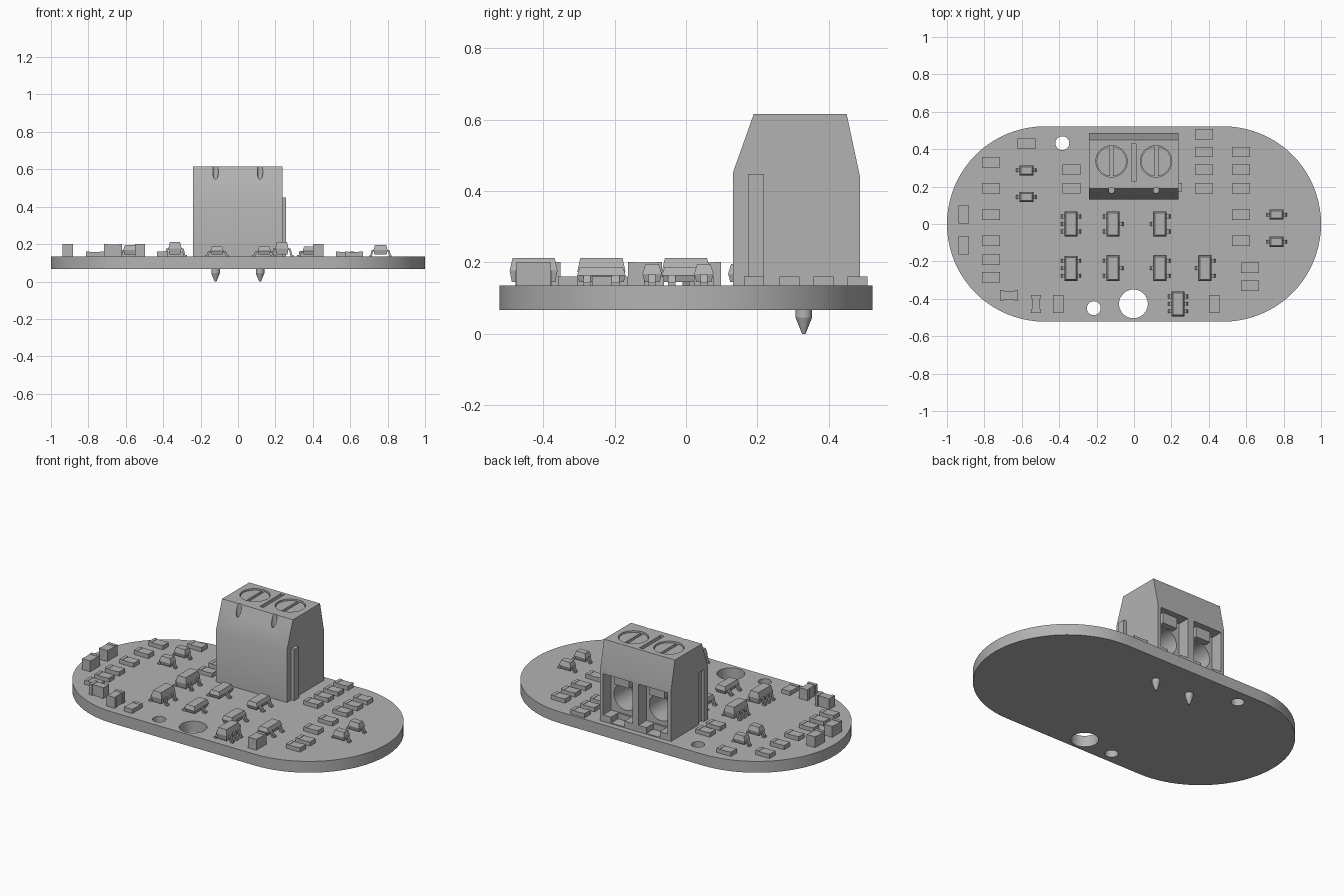
import bpy, bmesh, math
from mathutils import Matrix

cube = bpy.data.objects.get("Cube")
if cube:
    bpy.data.objects.remove(cube, do_unlink=True)

grey = bpy.data.materials.new("grey")
grey.use_nodes = True
colour = (0.45, 0.45, 0.45, 1)
grey.diffuse_color = colour
grey.node_tree.nodes["Principled BSDF"].inputs["Base Color"].default_value = colour

BOARD_LOW, BOARD_TOP, RADIUS = 0.066, 0.135, 0.522


def add(name, bm):
    bmesh.ops.recalc_face_normals(bm, faces=bm.faces)
    mesh = bpy.data.meshes.new(name)
    bm.to_mesh(mesh)
    bm.free()
    mesh.materials.append(grey)
    ob = bpy.data.objects.new(name, mesh)
    bpy.context.collection.objects.link(ob)
    return ob


def box(bm, x0, x1, y0, y1, z0, z1):
    m = Matrix.Translation(((x0 + x1) / 2, (y0 + y1) / 2, (z0 + z1) / 2))
    m = m @ Matrix.Diagonal((x1 - x0, y1 - y0, z1 - z0, 1))
    bmesh.ops.create_cube(bm, size=1, matrix=m)


def cyl(bm, x, y, z0, z1, r0, r1=None, turn=None):
    m = Matrix.Translation((x, y, (z0 + z1) / 2))
    if turn:
        m = turn
    bmesh.ops.create_cone(bm, cap_ends=True, segments=40, radius1=r0,
                          radius2=r0 if r1 is None else r1, depth=z1 - z0, matrix=m)


def prism(bm, points, axis, low, high):
    """Extrude a 2D outline along axis; the outline uses the other two axes."""
    def place(p, d):
        v = list(p)
        v.insert(axis, d)
        return v
    face = bm.faces.new([bm.verts.new(place(p, low)) for p in points])
    new = bmesh.ops.extrude_face_region(bm, geom=[face])["geom"]
    step = [0, 0, 0]
    step[axis] = high - low
    bmesh.ops.translate(bm, vec=step, verts=[g for g in new if isinstance(g, bmesh.types.BMVert)])


def cut(ob, build):
    """Subtract one shape from an object and bake the result."""
    bm = bmesh.new()
    build(bm)
    cutter = add("cutter", bm)
    cutter.hide_render = True
    mod = ob.modifiers.new("cut", 'BOOLEAN')
    mod.operation, mod.solver, mod.object = 'DIFFERENCE', 'EXACT', cutter
    dg = bpy.context.evaluated_depsgraph_get()
    mesh = bpy.data.meshes.new_from_object(ob.evaluated_get(dg))
    ob.modifiers.clear()
    ob.data = mesh
    bpy.data.objects.remove(cutter, do_unlink=True)


def smooth(ob):
    bpy.ops.object.select_all(action='DESELECT')
    bpy.context.view_layer.objects.active = ob
    ob.select_set(True)
    bpy.ops.object.shade_smooth_by_angle(angle=math.radians(30))


# Stadium-shaped circuit board with three holes
outline = []
for side in (1, -1):
    for i in range(41):
        a = math.pi * (i / 40 - 0.5)
        outline.append((side * ((1 - RADIUS) + RADIUS * math.cos(a)), side * RADIUS * math.sin(a)))
bm = bmesh.new()
prism(bm, outline, 2, BOARD_LOW, BOARD_TOP)
board = add("circuit_board", bm)
for x, y, r in ((-0.383, 0.432, 0.037), (-0.215, -0.45, 0.037), (-0.003, -0.427, 0.077)):
    cut(board, lambda b: cyl(b, x, y, 0, 0.3, r))
smooth(board)

# Terminal block housing
bm = bmesh.new()
prism(bm, [(0.131, BOARD_TOP), (0.131, 0.45), (0.19, 0.616), (0.45, 0.616),
           (0.487, 0.442), (0.487, BOARD_TOP)], 0, -0.24, 0.237)
housing = add("terminal_housing", bm)
for x in (-0.12, 0.118):
    lie = Matrix.Translation((x, 0.37, 0.28)) @ Matrix.Rotation(math.pi / 2, 4, 'X')
    cut(housing, lambda b: box(b, x - 0.098, x + 0.098, 0.41, 0.6, 0.175, 0.425))
    cut(housing, lambda b: cyl(b, 0, 0, 0, 0.24, 0.08, turn=lie))
    cut(housing, lambda b: box(b, x - 0.045, x + 0.045, 0.42, 0.6, 0.14, 0.2))
    cut(housing, lambda b: cyl(b, x, 0.335, 0.585, 0.7, 0.084))
    cut(housing, lambda b: cyl(b, x, 0.18, 0.5, 0.7, 0.015))
cut(housing, lambda b: box(b, -0.013, 0.011, 0.228, 0.43, 0.59, 0.7))
cut(housing, lambda b: box(b, -0.3, -0.222, 0.17, 0.222, 0.1, 0.45))
smooth(housing)

bm = bmesh.new()
box(bm, 0.23, 0.257, 0.173, 0.218, BOARD_TOP, 0.448)
add("side_rail", bm)

# Screws, wire clamps and solder pins
for x in (-0.12, 0.118):
    bm = bmesh.new()
    cyl(bm, x, 0.335, 0.58, 0.608, 0.08)
    screw = add("terminal_screw", bm)
    cut(screw, lambda b: box(b, x - 0.009, x + 0.009, 0.2, 0.5, 0.59, 0.7))
    smooth(screw)
    bm = bmesh.new()
    box(bm, x - 0.05, x + 0.05, 0.3, 0.45, 0.36, 0.43)
    add("wire_clamp", bm)
    bm = bmesh.new()
    cyl(bm, x, 0.33, 0.045, BOARD_TOP + 0.01, 0.023)
    cyl(bm, x, 0.33, 0, 0.045, 0.005, 0.023)
    smooth(add("solder_pin", bm))


def chip(name, x, y, height, upright=False, waist=1.0):
    """Two-terminal part: a body between two end caps."""
    bm = bmesh.new()
    z, w = BOARD_TOP, 0.028
    box(bm, -0.03, 0.03, -w * waist, w * waist, z, z + height - 0.002)
    for s in (-1, 1):
        box(bm, *sorted((s * 0.028, s * 0.048)), -w, w, z, z + height)
    ob = add(name, bm)
    ob.location = (x, y, 0)
    ob.rotation_euler.z = math.pi / 2 if upright else 0


def package(name, x, y, half_x, half_y, height, reach, left, right, lead=0.01):
    """Tapered body with bent leads at the given offsets on each side."""
    bm = bmesh.new()
    low, mid, top = BOARD_TOP + 0.01, BOARD_TOP + height * 0.55, BOARD_TOP + height
    rings = []
    for z, inset in ((low, 0.006), (mid, 0), (top, 0.008)):
        a, b = half_x - inset, half_y - inset
        rings.append([bm.verts.new(p) for p in ((-a, -b, z), (a, -b, z), (a, b, z), (-a, b, z))])
    bm.faces.new(rings[0])
    bm.faces.new(rings[2])
    for r, q in zip(rings, rings[1:]):
        for i in range(4):
            bm.faces.new((r[i], r[i - 1], q[i - 1], q[i]))
    t, z = 0.008, BOARD_TOP
    knee = half_x + (reach - half_x) * 0.4
    shape = [(half_x - 0.01, mid), (knee, mid), (knee + t, z + t), (reach, z + t),
             (reach, z), (knee, z), (knee - t, mid - t), (half_x - 0.01, mid - t)]
    for s, offsets in ((-1, left), (1, right)):
        for o in offsets:
            prism(bm, [(s * px, pz) for px, pz in shape], 1, o - lead, o + lead)
    add(name, bm).location = (x, y, 0)


# Rows of low resistors
columns = {-0.765: (0.33, 0.19, 0.05, -0.09, -0.19, -0.285), -0.575: (0.43,),
           -0.335: (0.29, 0.19), 0.375: (0.48, 0.385, 0.29, 0.19),
           0.572: (0.385, 0.29, 0.19, 0.05, -0.09), 0.62: (-0.235, -0.33)}
for x, ys in columns.items():
    for y in ys:
        chip("resistor", x, y, 0.026)
chip("resistor", -0.406, -0.427, 0.026, True)

# Taller capacitors and waisted inductors
for x, y in ((-0.909, 0.05), (-0.909, -0.115), (0.428, -0.427)):
    chip("capacitor", x, y, 0.066, True)
chip("inductor", -0.668, -0.38, 0.066, False, 0.8)
chip("inductor", -0.524, -0.427, 0.066, True, 0.8)

# Diodes
for x, y in ((-0.575, 0.287), (-0.575, 0.145), (0.762, 0.05), (0.762, -0.095)):
    package("diode", x, y, 0.038, 0.027, 0.06, 0.06, (0,), (0,))

# Three-lead transistors
pair = (-0.04, 0.04)
for x, y, flip in ((-0.112, 0, 0), (-0.112, -0.237, 0), (0.14, 0, 1),
                   (0.14, -0.237, 1), (0.38, -0.237, 1)):
    package("transistor", x, y, 0.035, 0.068, 0.052, 0.065,
            (0,) if flip else pair, pair if flip else (0,))

# Multi-lead chips
triple = (-0.04, 0, 0.04)
for x, y, right in ((-0.337, 0, pair), (-0.337, -0.237, pair), (0.235, -0.427, triple)):
    package("control_chip", x, y, 0.035, 0.067, 0.077, 0.063, triple, right)
